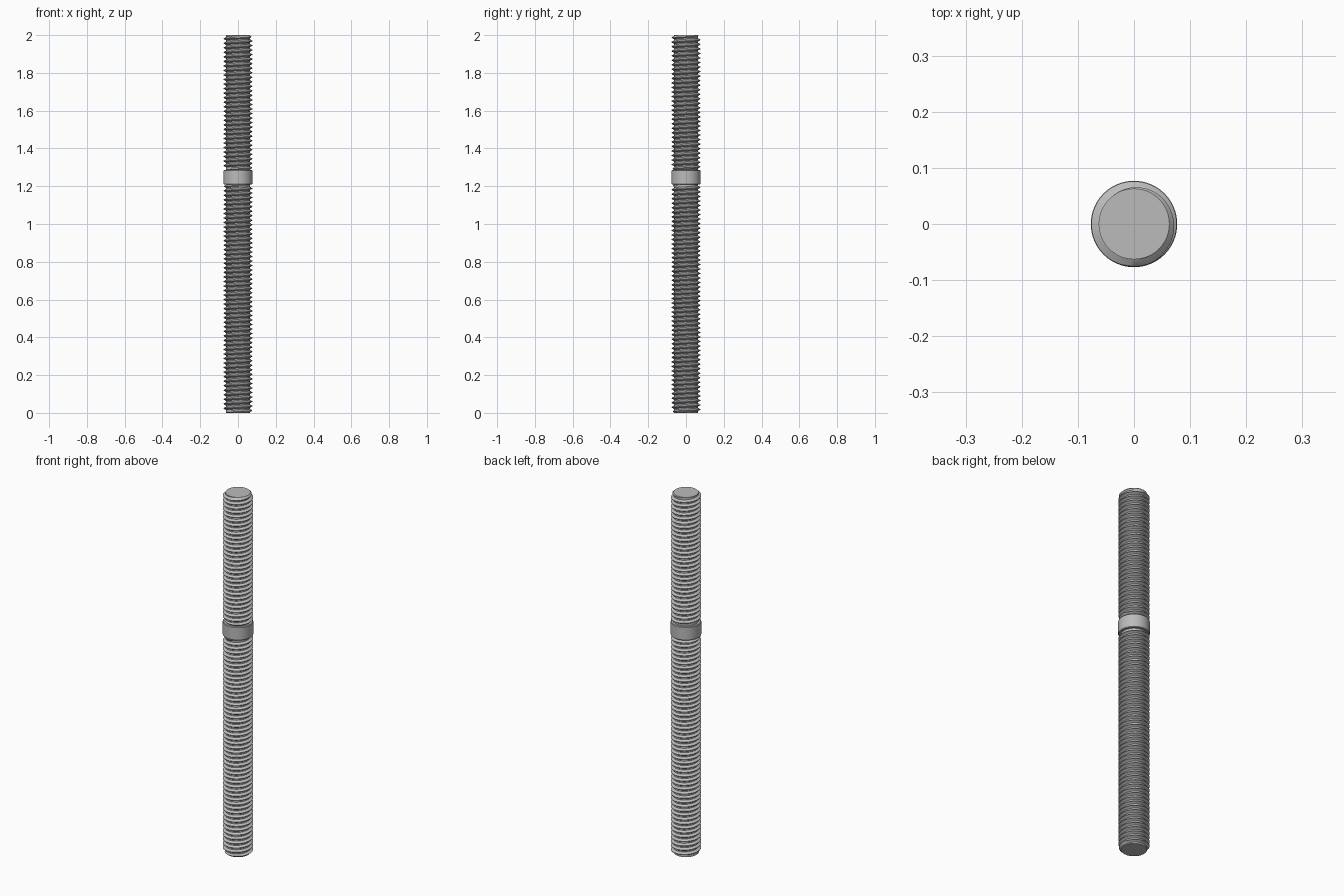
import bpy, bmesh, math

if "Cube" in bpy.data.objects:
    bpy.data.objects.remove(bpy.data.objects["Cube"])

CREST, ROOT, PITCH, STEPS = 0.076, 0.063, 0.024, 48
COLLAR_LOW, COLLAR_HIGH, TOP = 1.21, 1.285, 2.0

steel = bpy.data.materials.new("steel grey")
steel.use_nodes = True
colour = (0.5, 0.5, 0.5, 1)
steel.diffuse_color = colour
steel.node_tree.nodes["Principled BSDF"].inputs["Base Color"].default_value = colour


def finish(bm, name, angle):
    bmesh.ops.recalc_face_normals(bm, faces=bm.faces)
    mesh = bpy.data.meshes.new(name)
    bm.to_mesh(mesh)
    bm.free()
    obj = bpy.data.objects.new(name, mesh)
    bpy.context.collection.objects.link(obj)
    mesh.materials.append(steel)
    bpy.ops.object.select_all(action='DESELECT')
    obj.select_set(True)
    bpy.context.view_layer.objects.active = obj
    bpy.ops.object.shade_smooth_by_angle(angle=math.radians(angle))
    return obj


# V-shaped thread section: corners as fractions of one pitch
CORNERS = [0, 0.125, 0.4375, 0.5625, 0.875, 1]


def thread_radius(phase):
    distance = abs(phase % 1 - 0.5)
    t = min(max((0.4375 - distance - 0.0625) / 0.3125, 0), 1)
    return ROOT + (CREST - ROOT) * t


def threaded_rod(name, low, high):
    """Right-handed helical thread, trimmed flat and chamfered at both ends."""
    bm = bmesh.new()
    turns = math.ceil((high - low) / PITCH) + 1
    previous = None
    for i in range(-STEPS, turns * STEPS + 1):
        turn = i / STEPS
        angle = turn * math.tau
        row = []
        for c in CORNERS:
            z = min(max((turn + c) * PITCH, 0), high - low)
            chamfer = ROOT + min(z, high - low - z) * 1.0
            r = min(thread_radius(z / PITCH - turn), chamfer)
            row.append(bm.verts.new((r * math.cos(angle), r * math.sin(angle), low + z)))
        if previous:
            for j in range(len(CORNERS) - 1):
                bm.faces.new((previous[j], row[j], row[j + 1], previous[j + 1]))
        previous = row
    bmesh.ops.remove_doubles(bm, verts=bm.verts, dist=0.00005)
    bmesh.ops.dissolve_degenerate(bm, edges=bm.edges, dist=0.00005)
    # Flat end discs
    for z in (low, high):
        ring = [v for v in bm.verts if abs(v.co.z - z) < 0.00005]
        ring.sort(key=lambda v: math.atan2(v.co.y, v.co.x))
        if len(ring) > 2:
            bm.faces.new(ring)
    return finish(bm, name, 30)


threaded_rod("lower_thread", 0, COLLAR_LOW)
threaded_rod("upper_thread", COLLAR_HIGH, TOP)

# Plain collar with slightly broken edges
bm = bmesh.new()
bmesh.ops.create_cone(bm, cap_ends=True, segments=64, radius1=0.077, radius2=0.077,
                      depth=COLLAR_HIGH - COLLAR_LOW)
bmesh.ops.translate(bm, verts=bm.verts, vec=(0, 0, (COLLAR_LOW + COLLAR_HIGH) / 2))
rims = [e for e in bm.edges if abs(e.verts[0].co.z - e.verts[1].co.z) < 0.001]
bmesh.ops.bevel(bm, geom=rims, offset=0.003, segments=1, affect='EDGES')
finish(bm, "collar", 30)
